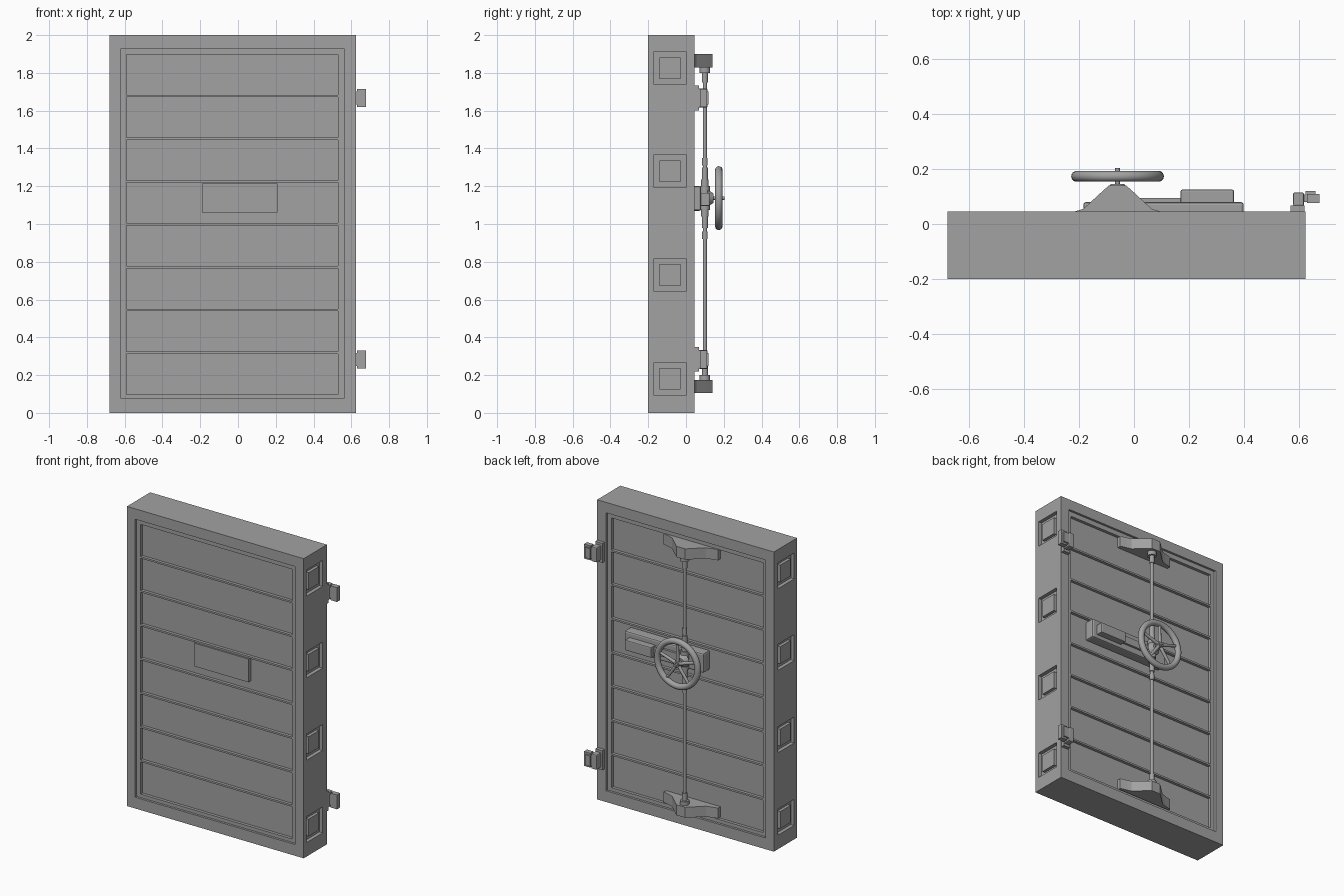
import bpy
import bmesh
import math
from mathutils import Matrix, Vector

if "Cube" in bpy.data.objects:
    bpy.data.objects.remove(bpy.data.objects["Cube"], do_unlink=True)

steel = bpy.data.materials.new("grey steel")
steel.use_nodes = True
GREY = (0.36, 0.36, 0.36, 1)
steel.diffuse_color = GREY
steel.node_tree.nodes["Principled BSDF"].inputs["Base Color"].default_value = GREY


def finish(name, bm, bevel=0, smooth=False):
    mesh = bpy.data.meshes.new(name)
    bmesh.ops.recalc_face_normals(bm, faces=bm.faces)
    bm.to_mesh(mesh)
    bm.free()
    mesh.materials.append(steel)
    ob = bpy.data.objects.new(name, mesh)
    bpy.context.collection.objects.link(ob)
    if bevel:
        mod = ob.modifiers.new("Bevel", "BEVEL")
        mod.width, mod.segments = bevel, 2
    if smooth:
        bpy.ops.object.select_all(action="DESELECT")
        ob.select_set(True)
        bpy.context.view_layer.objects.active = ob
        bpy.ops.object.shade_smooth_by_angle(angle=math.radians(40))
    return ob


def add_box(bm, x, y, z):
    size = [b - a for a, b in (x, y, z)]
    mid = [(a + b) / 2 for a, b in (x, y, z)]
    bmesh.ops.create_cube(bm, size=1, matrix=Matrix.Translation(mid) @ Matrix.Diagonal((*size, 1)))


def box(name, x, y, z, bevel=0):
    bm = bmesh.new()
    add_box(bm, x, y, z)
    return finish(name, bm, bevel)


def add_rod(bm, a, b, r1, r2=None, sides=24):
    a, b = Vector(a), Vector(b)
    turn = (b - a).to_track_quat("Z", "Y").to_matrix().to_4x4()
    bmesh.ops.create_cone(bm, cap_ends=True, segments=sides, radius1=r1,
                          radius2=r1 if r2 is None else r2, depth=(b - a).length,
                          matrix=Matrix.Translation((a + b) / 2) @ turn)


def carve(target, bm):
    cutter = finish("cutter", bm)
    cutter.hide_render = True
    mod = target.modifiers.new("Carve", "BOOLEAN")
    mod.operation, mod.solver, mod.object = "DIFFERENCE", "EXACT", cutter
    bpy.context.view_layer.objects.active = target
    bpy.ops.object.modifier_apply(modifier=mod.name)
    bpy.data.objects.remove(cutter, do_unlink=True)


# Door slab extents
FRONT, BACK = -0.20, 0.045
LEFT, RIGHT = 0.625, -0.68
STEP, DEEP = 0.015, 0.035
door = box("door_slab", (RIGHT, LEFT), (FRONT, BACK), (0, 2))

# Shallow recess on both faces and bolt pockets on both edges
bolt_z = (0.18, 0.73, 1.28, 1.825)
cut = bmesh.new()
for y in ((FRONT - 0.1, FRONT + STEP), (BACK - STEP, BACK + 0.1)):
    add_box(cut, (-0.62, 0.56), y, (0.075, 1.93))
for x in ((LEFT - 0.025, LEFT + 0.1), (RIGHT - 0.1, RIGHT + 0.025)):
    for z in bolt_z:
        add_box(cut, x, (-0.17, 0), (z - 0.087, z + 0.087))
carve(door, cut)

# Eight sunk panels per face, leaving thin ribs between them
cut = bmesh.new()
pitch = 0.2265
for y in ((FRONT - 0.1, FRONT + DEEP), (BACK - DEEP, BACK + 0.1)):
    for i in range(8):
        z = 0.098 + i * pitch
        add_box(cut, (-0.59, 0.53), y, (z, z + pitch - 0.012))
carve(door, cut)

# Square bolts in the edge pockets
for side, x in (("left", (LEFT - 0.03, LEFT - 0.005)), ("right", (RIGHT + 0.005, RIGHT + 0.03))):
    for i, z in enumerate(bolt_z):
        box(f"{side}_bolt_{i + 1}", x, (-0.14, -0.03), (z - 0.057, z + 0.057))

# Front plate
box("front_plate", (-0.19, 0.21), (FRONT + 0.01, FRONT + DEEP), (1.06, 1.215))

# Hinges
for name, z in (("lower", 0.283), ("upper", 1.667)):
    box(f"{name}_hinge_base", (0.57, 0.622), (BACK, 0.068), (z - 0.065, z + 0.065))
    box(f"{name}_hinge_knuckle", (0.58, 0.62), (0.066, 0.115), (z - 0.05, z + 0.05), 0.006)
    box(f"{name}_hinge_link", (0.615, 0.635), (0.08, 0.108), (z - 0.035, z + 0.035))
    box(f"{name}_hinge_tab", (0.63, 0.677), (0.077, 0.11), (z - 0.048, z + 0.048))
    box(f"{name}_hinge_cap", (0.625, 0.662), (0.108, 0.12), (z - 0.035, z + 0.035))

# Lock case on the back
WX, WZ, ROD_Y = -0.06, 1.137, 0.1
FLOOR = BACK - DEEP
box("lock_case", (-0.185, 0.4), (FLOOR, 0.08), (1.07, 1.2), 0.01)
box("lock_cover", (0.17, 0.365), (0.075, 0.125), (1.095, 1.165), 0.006)
box("lock_bar", (-0.08, 0.18), (0.075, 0.095), (1.11, 1.16))

# Winged brackets holding the ends of the rod
half = [(0.2, FLOOR), (0.2, 0.035), (0.155, 0.046), (0.125, 0.055), (0.06, 0.115), (0.032, 0.14)]
outline = half + [(-x, y) for x, y in reversed(half)]
for name, z0, z1 in (("lower", 0.105, 0.175), ("upper", 1.828, 1.9)):
    bm = bmesh.new()
    face = bm.faces.new([bm.verts.new((WX + x, y, z0)) for x, y in outline])
    new = bmesh.ops.extrude_face_region(bm, geom=[face])["geom"]
    bmesh.ops.translate(bm, vec=(0, 0, z1 - z0),
                        verts=[v for v in new if isinstance(v, bmesh.types.BMVert)])
    finish(f"{name}_bracket", bm)

# Locking rod with collars and couplings
bm = bmesh.new()
for z0, z1, r in ((0.17, 1.83, 0.011), (0.17, 0.2, 0.028), (0.2, 0.25, 0.016),
                  (1.8, 1.83, 0.028), (1.75, 1.8, 0.016),
                  (0.92, 0.96, 0.015), (0.98, 1.04, 0.016), (1.04, 1.075, 0.02),
                  (1.075, 1.2, 0.026), (1.2, 1.235, 0.02), (1.235, 1.3, 0.016),
                  (1.31, 1.35, 0.015)):
    add_rod(bm, (WX, ROD_Y, z0), (WX, ROD_Y, z1), r)
finish("locking_rod", bm, smooth=True)

# Hand wheel shaft and hub
bm = bmesh.new()
for y0, y1, r1, r2 in ((0.08, 0.205, 0.009, 0.009), (0.115, 0.145, 0.045, 0.025),
                       (0.158, 0.19, 0.022, 0.018)):
    add_rod(bm, (WX, y0, WZ), (WX, y1, WZ), r1, r2)
finish("wheel_shaft", bm, smooth=True)

# Hand wheel rim and spokes
WHEEL_Y = 0.174
bpy.ops.mesh.primitive_torus_add(location=(WX, WHEEL_Y, WZ), rotation=(math.pi / 2, 0, 0),
                                 major_radius=0.149, minor_radius=0.02,
                                 major_segments=48, minor_segments=14)
rim = bpy.context.object
rim.name = "wheel_rim"
rim.data.materials.append(steel)
bpy.ops.object.shade_smooth()
bm = bmesh.new()
for i in range(5):
    a = math.tau * i / 5 + math.pi / 2
    add_rod(bm, (WX, WHEEL_Y, WZ),
            (WX + 0.145 * math.cos(a), WHEEL_Y, WZ + 0.145 * math.sin(a)), 0.012, 0.009, 12)
finish("wheel_spokes", bm, smooth=True)
